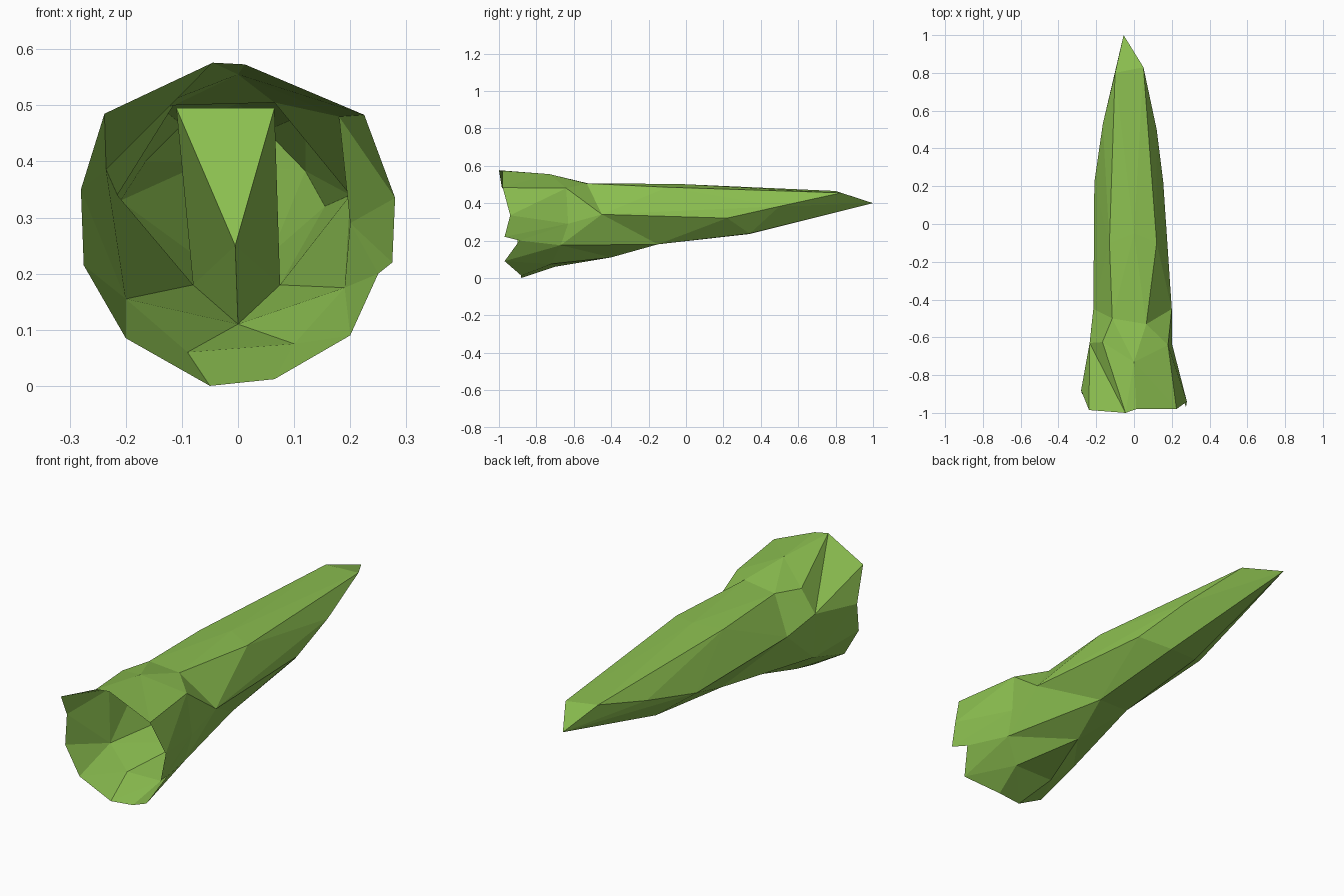
import bpy
import bmesh
from mathutils import Vector

default_cube = bpy.data.objects.get("Cube")
if default_cube:
    bpy.data.objects.remove(default_cube, do_unlink=True)

green = bpy.data.materials.new("leaf_green")
green.use_nodes = True
colour = (0.26, 0.52, 0.08, 1)
green.diffuse_color = colour
green.node_tree.nodes["Principled BSDF"].inputs["Base Color"].default_value = colour


def finish(name, bm):
    """Turn a bmesh into a flat shaded green object."""
    bmesh.ops.remove_doubles(bm, verts=bm.verts[:], dist=0.0005)
    bmesh.ops.triangulate(bm, faces=bm.faces[:])
    bmesh.ops.recalc_face_normals(bm, faces=bm.faces[:])
    mesh = bpy.data.meshes.new(name)
    bm.to_mesh(mesh)
    bm.free()
    mesh.materials.append(green)
    bpy.context.collection.objects.link(bpy.data.objects.new(name, mesh))


def add_face(bm, points):
    """Add a polygon, skipping repeated corners."""
    corners = []
    for point in points:
        if point not in corners:
            corners.append(point)
    if len(corners) > 2:
        bm.faces.new([bm.verts.new(corner) for corner in corners])


# Neck: where the flared mouth meets the tapering body
roof_left = (-0.115, -0.5, 0.5)
roof_right = (0.065, -0.53, 0.505)
side_left = (-0.215, -0.45, 0.34)
side_right = (0.2, -0.45, 0.34)
belly_left = (-0.08, -0.15, 0.18)
belly_right = (0.075, -0.15, 0.18)
keel = (0, -0.4, 0.11)
neck = [roof_left, roof_right, side_right, belly_right, belly_left, side_left]

# Tapering body: a faceted hull running back to the tip
body_points = [
    (0.12, -0.1, 0.485), (-0.13, -0.1, 0.49), (0, -0.05, 0.503),
    (0.155, 0.22, 0.32), (-0.21, 0.22, 0.33),
    (0.12, 0.5, 0.383), (-0.165, 0.53, 0.4),
    (0.05, 0.83, 0.455), (-0.1, 0.8, 0.465),
    (0.06, 0.34, 0.237), (-0.08, 0.34, 0.235), (-0.055, 1, 0.4),
]
shell = bmesh.new()
for point in neck + body_points:
    shell.verts.new(point)
bmesh.ops.convex_hull(shell, input=shell.verts[:])
loose = [v for v in shell.verts if not v.link_faces]
bmesh.ops.delete(shell, geom=loose, context="VERTS")

# Open the hull at the neck
neck_vectors = [Vector(p) for p in neck]


def on_neck(vert):
    return any((vert.co - p).length < 0.001 for p in neck_vectors)


cap = [f for f in shell.faces if all(on_neck(v) for v in f.verts)]
bmesh.ops.delete(shell, geom=cap, context="FACES")

# Flared mouth: jagged rim, middle ring, then the neck
crest = (0, -0.73, 0.555)
cheek_right = (0.2, -0.63, 0.29)
cheek_left = (-0.235, -0.63, 0.385)
jaw_right = (0.19, -0.67, 0.175)
jaw_left = (-0.2, -0.67, 0.155)
rim_top = (-0.045, -1, 0.576)
rim = [
    rim_top, (0.012, -0.98, 0.573), (0.225, -0.98, 0.483),
    (0.28, -0.94, 0.335), (0.275, -0.97, 0.22), (0.25, -0.89, 0.2),
    (0.2, -0.97, 0.09), (0.065, -0.88, 0.012), (-0.05, -0.88, 0),
    (-0.2, -0.9, 0.085), (-0.275, -0.9, 0.215), (-0.28, -0.88, 0.35),
    (-0.238, -0.985, 0.485), rim_top, rim_top,
]
middle = [
    crest, crest, (0.18, -0.64, 0.48), cheek_right, cheek_right,
    jaw_right, jaw_right, (0.1, -0.72, 0.075), (-0.09, -0.7, 0.06),
    jaw_left, jaw_left, cheek_left, cheek_left, cheek_left,
    (-0.167, -0.625, 0.49),
]
back = [
    roof_left, roof_right, roof_right, side_right, side_right,
    belly_right, belly_right, keel, keel,
    belly_left, belly_left, side_left, side_left, side_left, roof_left,
]
for front_ring, back_ring in ((rim, middle), (middle, back)):
    for i in range(len(rim)):
        j = (i + 1) % len(rim)
        add_face(shell, [front_ring[i], front_ring[j], back_ring[j], back_ring[i]])
add_face(shell, [keel, belly_right, belly_left])
finish("hollow_horn_shell", shell)

# Wedge inside the throat
throat = bmesh.new()
point = (-0.005, -0.5, 0.25)
top_left = (-0.11, -0.35, 0.495)
top_right = (0.065, -0.35, 0.495)
outline = [top_left, top_right, belly_right, keel, belly_left]
for i, corner in enumerate(outline):
    add_face(throat, [point, corner, outline[(i + 1) % len(outline)]])
finish("throat_wedge", throat)
